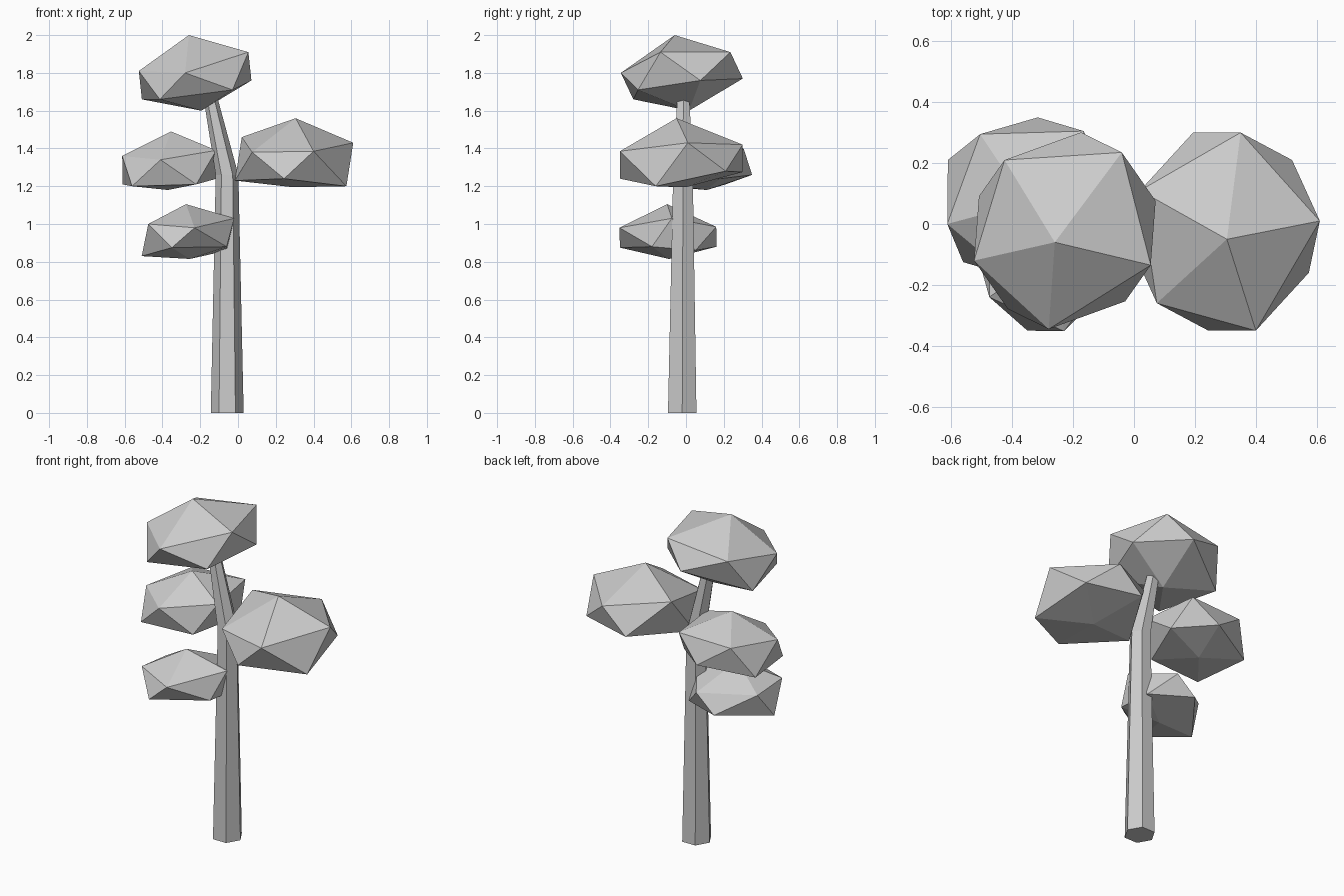
import bpy, bmesh, math
from mathutils import Vector

if "Cube" in bpy.data.objects:
    bpy.data.objects.remove(bpy.data.objects["Cube"])


def finish(name, bm):
    bmesh.ops.recalc_face_normals(bm, faces=bm.faces[:])
    mesh = bpy.data.meshes.new(name)
    bm.to_mesh(mesh)
    bm.free()
    obj = bpy.data.objects.new(name, mesh)
    bpy.context.collection.objects.link(obj)


def trunk(name, levels, sides=6):
    """Tapered, bent six-sided trunk lofted through (x, y, z, radius) levels."""
    bm = bmesh.new()
    rings = []
    for x, y, z, r in levels:
        angles = [math.tau * i / sides for i in range(sides)]
        rings.append([bm.verts.new((x + r * math.cos(a), y + r * math.sin(a), z)) for a in angles])
    for low, high in zip(rings, rings[1:]):
        for i in range(sides):
            j = (i + 1) % sides
            bm.faces.new((low[i], low[j], high[j], high[i]))
    bm.faces.new(rings[0][::-1])
    bm.faces.new(rings[-1])
    finish(name, bm)


def canopy(name, centre, apex, base_z, ring):
    """Irregular 20-sided clump: upper ring reflected through the centre, plus two tips."""
    c, top = Vector(centre), Vector(apex)
    base = 2 * c - top
    base.z = base_z
    upper = [Vector(p) for p in ring]
    lower = [2 * c - p for p in upper]
    bm = bmesh.new()
    tip, foot = bm.verts.new(top), bm.verts.new(base)
    u = [bm.verts.new(p) for p in upper]
    w = [bm.verts.new(p) for p in lower]
    for i in range(5):
        j = (i + 1) % 5
        across = w[(i + 3) % 5]          # lower point between ring points i and j
        after = w[(i + 4) % 5]           # next lower point round
        bm.faces.new((tip, u[i], u[j]))
        bm.faces.new((u[i], across, u[j]))
        bm.faces.new((u[j], across, after))
        bm.faces.new((foot, after, across))
    finish(name, bm)


# Trunk leaning left near the top
trunk("trunk", [(-.057, -.02, 0, .087), (-.058, -.016, 1.26, .06), (-.146, -.014, 1.67, .037)])

# Leaf clumps (upper rings listed counter-clockwise)
canopy("top_canopy", (-.227, -.022, 1.785), (-.26, -.06, 2.0), 1.60,
       [(-.525, -.12, 1.81), (-.28, -.345, 1.80), (.055, -.135, 1.91),
        (-.04, .235, 1.91), (-.425, .21, 1.86)])
canopy("right_canopy", (.297, -.025, 1.33), (.305, -.05, 1.56), 1.195,
       [(.075, -.26, 1.38), (.40, -.35, 1.385), (.61, .01, 1.43),
        (.35, .30, 1.42), (.02, .11, 1.46)])
canopy("upper_left_canopy", (-.363, .09, 1.30), (-.355, .07, 1.49), 1.18,
       [(-.613, 0, 1.36), (-.41, -.17, 1.34), (-.115, -.03, 1.39),
        (-.165, .305, 1.40), (-.505, .295, 1.39)])
canopy("lower_left_canopy", (-.265, -.095, .93), (-.275, -.10, 1.105), .815,
       [(-.475, -.24, 1.00), (-.23, -.352, .98), (-.02, -.075, 1.03),
        (-.18, .16, .985), (-.47, -.01, .98)])
